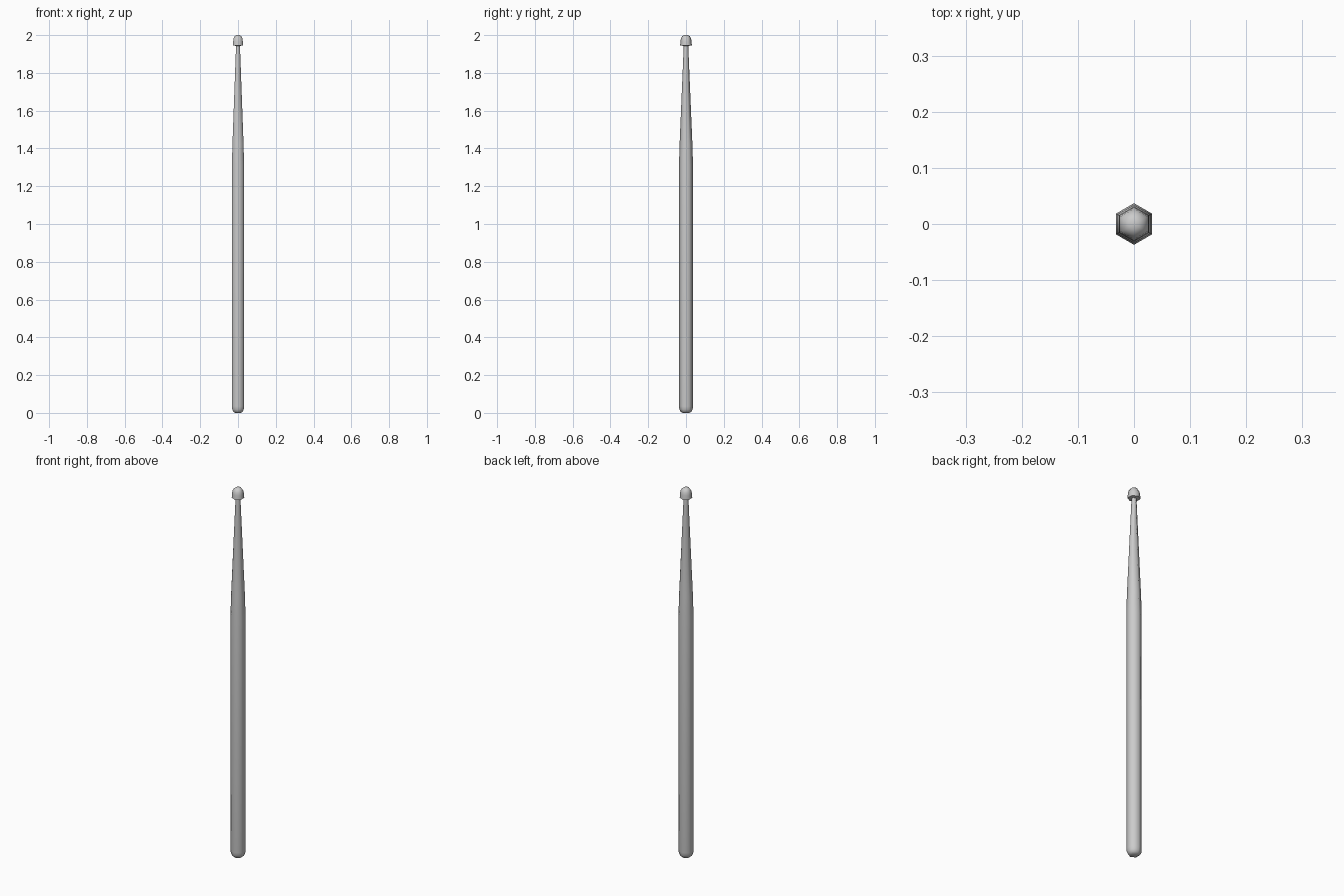
import bpy, math

if "Cube" in bpy.data.objects:
    bpy.data.objects.remove(bpy.data.objects["Cube"])

SIDES = 6

def lathe(name, profile, angle):
    """Six-sided lathed solid from (radius, z) points, corners facing +-y."""
    verts, faces = [], []
    for r, z in profile:
        for i in range(SIDES):
            a = math.pi / 2 + i * 2 * math.pi / SIDES
            verts.append((r * math.cos(a), r * math.sin(a), z))
    for k in range(len(profile) - 1):
        for i in range(SIDES):
            j = (i + 1) % SIDES
            a, b = k * SIDES, (k + 1) * SIDES
            faces.append((a + i, a + j, b + j, b + i))
    faces.append(tuple(reversed(range(SIDES))))
    top = (len(profile) - 1) * SIDES
    faces.append(tuple(range(top, top + SIDES)))
    mesh = bpy.data.meshes.new(name)
    mesh.from_pydata(verts, [], faces)
    ob = bpy.data.objects.new(name, mesh)
    bpy.context.collection.objects.link(ob)
    bpy.ops.object.select_all(action='DESELECT')
    ob.select_set(True)
    bpy.context.view_layer.objects.active = ob
    bpy.ops.object.shade_smooth_by_angle(angle=math.radians(angle))
    return ob

# Shaft: rounded butt, straight grip, long shoulder taper to a thin neck
lathe("stick_shaft", [
    (0.018, 0.0), (0.029, 0.006), (0.035, 0.018), (0.037, 0.035),
    (0.037, 1.31), (0.034, 1.42), (0.0125, 1.93), (0.0125, 1.955),
], 65)

# Tip: acorn-shaped bead with a flat underside
lathe("stick_tip", [
    (0.012, 1.943), (0.031, 1.945), (0.0295, 1.967),
    (0.027, 1.982), (0.020, 1.994), (0.010, 2.0),
], 65)
